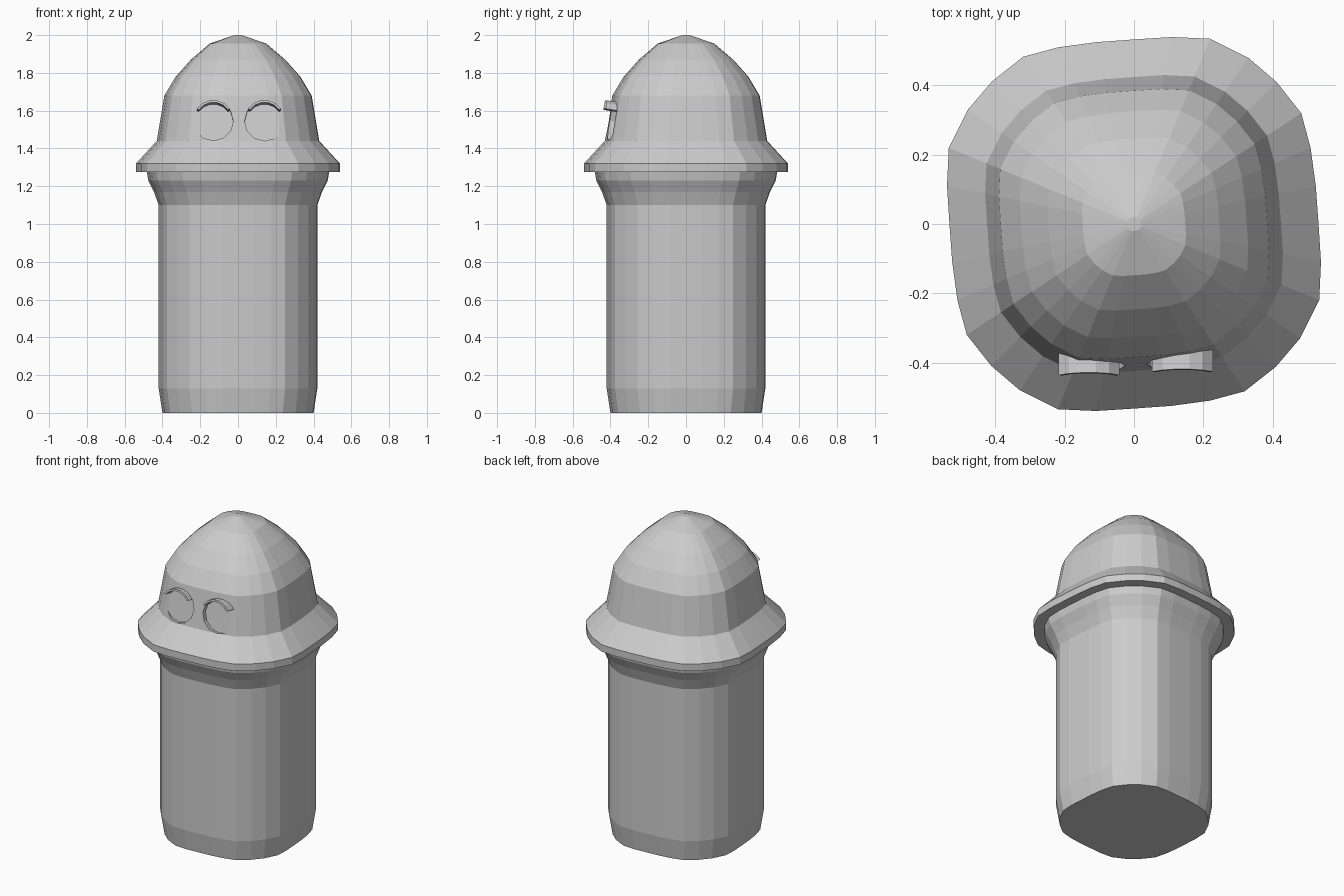
import bpy, bmesh, math
from mathutils import Matrix, Vector

if "Cube" in bpy.data.objects:
    bpy.data.objects.remove(bpy.data.objects["Cube"])

# One quarter of the slightly skewed rounded-square section (brim size), repeated four times
QUARTER = [(-.22, -.535), (-.11, -.54), (0, -.533), (.11, -.525),
           (.22, -.51), (.32, -.483), (.41, -.412), (.48, -.33)]
SECTION = []
for k in range(4):
    rot = Matrix.Rotation(k * math.pi / 2, 2)
    SECTION += [rot @ Vector(p) / .54 for p in QUARTER]


def finish(name, bm):
    bmesh.ops.recalc_face_normals(bm, faces=bm.faces)
    mesh = bpy.data.meshes.new(name)
    bm.to_mesh(mesh)
    bm.free()
    obj = bpy.data.objects.new(name, mesh)
    bpy.context.collection.objects.link(obj)
    return obj


def loft(name, profile):
    """Sweep the section through (radius, z) pairs and close both ends."""
    bm = bmesh.new()
    rings = [[bm.verts.new((p.x * r, p.y * r, z)) for p in SECTION] for r, z in profile]
    n = len(SECTION)
    for a, b in zip(rings, rings[1:]):
        for i in range(n):
            j = (i + 1) % n
            bm.faces.new((a[i], a[j], b[j], b[i]))
    bm.faces.new(rings[0][::-1])
    bm.faces.new(rings[-1])
    return finish(name, bm)


# Body with a flared lip
loft("body", [(.40, 0), (.42, .13), (.42, 1.10), (.445, 1.17), (.475, 1.23), (.485, 1.29)])

# Domed cap with a brim
cap = loft("cap", [(.54, 1.275), (.54, 1.32), (.43, 1.44), (.39, 1.68), (.33, 1.78),
                   (.25, 1.87), (.15, 1.955), (.02, 2.0)])

TILT = Matrix.Rotation(math.radians(-9.5), 4, 'X')
for side, x, y in (("left", -.13, -.412), ("right", .14, -.402)):
    place = Matrix.Translation((x, y, 1.545)) @ TILT

    # Shallow round eye socket cut into the cap
    bm = bmesh.new()
    bmesh.ops.create_cone(bm, cap_ends=True, segments=12, radius1=.105, radius2=.105, depth=.2,
                          matrix=place @ Matrix.Translation((0, -.075, 0))
                          @ Matrix.Rotation(math.pi / 2, 4, 'X'))
    cutter = finish(side + "_socket_cutter", bm)
    cutter.hide_render = True
    cutter.hide_set(True)
    mod = cap.modifiers.new(side + "_socket", 'BOOLEAN')
    mod.operation = 'DIFFERENCE'
    mod.solver = 'EXACT'
    mod.object = cutter

    # Curved brow hooding the top of the socket
    bm = bmesh.new()
    rows = []
    for i in range(6):
        a = math.radians(35 + 22 * i)
        rows.append([bm.verts.new(place @ Vector((r * math.cos(a), d, r * math.sin(a))))
                     for r, d in ((.095, .03), (.107, .03), (.107, -.035), (.095, -.035))])
    for a, b in zip(rows, rows[1:]):
        for i in range(4):
            j = (i + 1) % 4
            bm.faces.new((a[i], a[j], b[j], b[i]))
    bm.faces.new(rows[0])
    bm.faces.new(rows[-1])
    finish(side + "_brow", bm)
